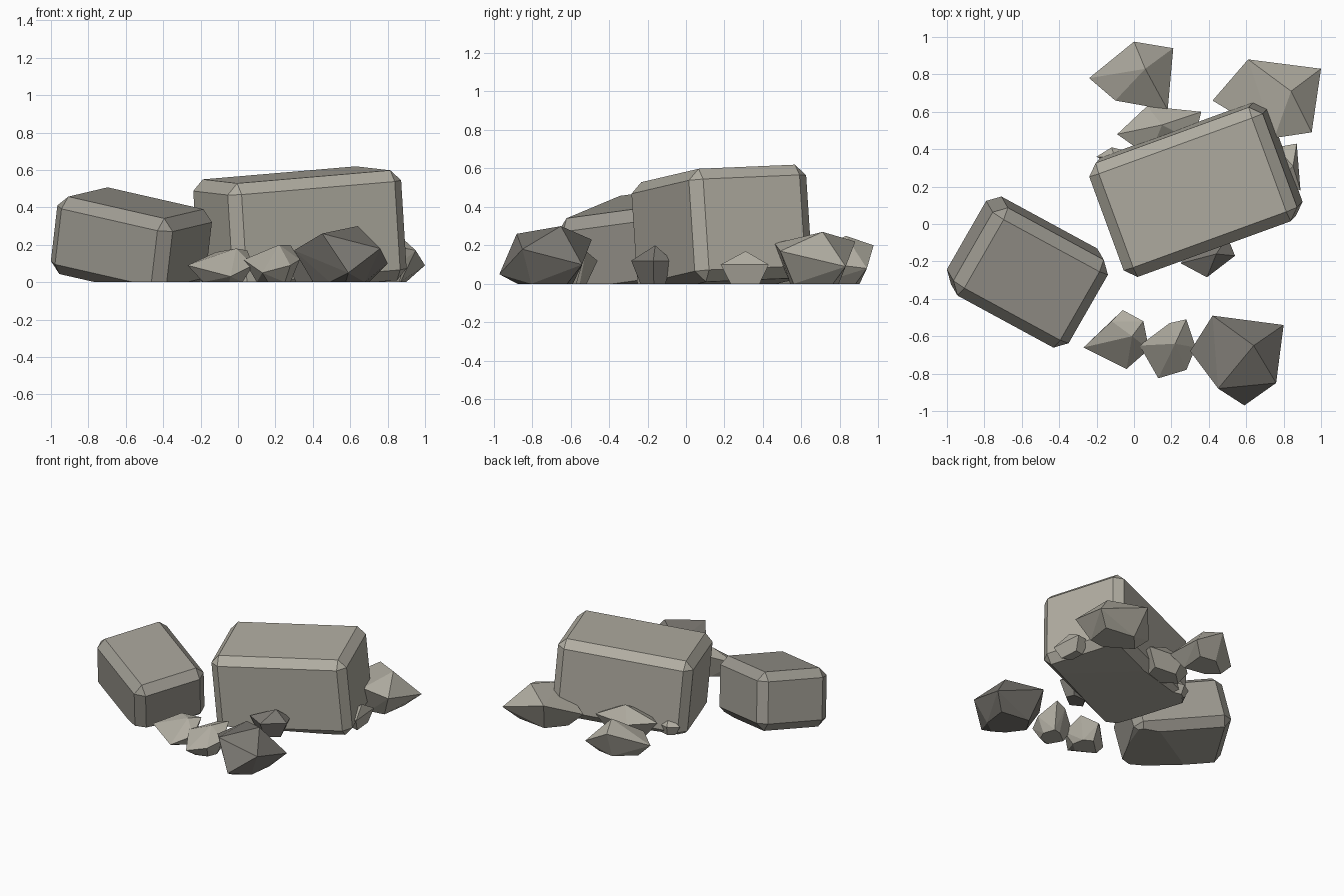
import bpy, bmesh
from math import radians, atan
from mathutils import Matrix, Vector, Euler

if "Cube" in bpy.data.objects:
    bpy.data.objects.remove(bpy.data.objects["Cube"])


def make_material(name, colour):
    mat = bpy.data.materials.new(name)
    mat.diffuse_color = (*colour, 1)
    mat.use_nodes = True
    mat.node_tree.nodes["Principled BSDF"].inputs["Base Color"].default_value = mat.diffuse_color
    return mat


LIGHT = make_material("light_rock", (0.44, 0.42, 0.36))
MEDIUM = make_material("medium_rock", (0.34, 0.325, 0.285))
DARK = make_material("dark_rock", (0.20, 0.19, 0.17))


def finish(name, bm, mat):
    bmesh.ops.recalc_face_normals(bm, faces=bm.faces)
    mesh = bpy.data.meshes.new(name)
    bm.to_mesh(mesh)
    bm.free()
    mesh.materials.append(mat)
    obj = bpy.data.objects.new(name, mesh)
    bpy.context.collection.objects.link(obj)
    return obj


def block(name, size, centre, yaw, slope_u, slope_v, bevel, mat=LIGHT):
    """Tilted, chamfered boulder cut flat where it meets the ground."""
    bm = bmesh.new()
    bmesh.ops.create_cube(bm, size=1)
    bmesh.ops.scale(bm, vec=size, verts=bm.verts)
    bmesh.ops.bevel(bm, geom=bm.edges[:], offset=bevel, segments=1,
                    affect='EDGES', profile=0.5)
    rot = Euler((atan(slope_v), -atan(slope_u), radians(yaw))).to_matrix().to_4x4()
    bm.transform(Matrix.Translation(centre) @ rot)
    cut = bmesh.ops.bisect_plane(bm, geom=bm.verts[:] + bm.edges[:] + bm.faces[:],
                                 plane_co=(0, 0, 0), plane_no=(0, 0, 1), clear_inner=True)
    rim = [e for e in cut['geom_cut'] if isinstance(e, bmesh.types.BMEdge)]
    bmesh.ops.holes_fill(bm, edges=rim)
    return finish(name, bm, mat)


def stone(name, outline, apex, mid=0.1, foot=0.6, mat=LIGHT):
    """Faceted stone: widest outline, one peak, and a narrower foot on the ground."""
    pts = [Vector((*p, mid) if len(p) == 2 else p) for p in outline]
    c = sum(pts, Vector()) / len(pts)
    base = [Vector((c.x + (p.x - c.x) * foot, c.y + (p.y - c.y) * foot, 0)) for p in pts]
    bm = bmesh.new()
    for p in pts + base + [Vector(apex)]:
        bm.verts.new(p)
    hull = bmesh.ops.convex_hull(bm, input=bm.verts[:])
    loose = {v for v in hull['geom_interior'] + hull['geom_unused']
             if isinstance(v, bmesh.types.BMVert)}
    bmesh.ops.delete(bm, geom=list(loose), context='VERTS')
    return finish(name, bm, mat)


# Two main boulders
block("large_boulder", (0.99, 0.65, 0.59), (0.331, 0.186, 0.28), 20, 0.08, 0.04, 0.058)
block("medium_boulder", (0.715, 0.545, 0.425), (-0.57, -0.257, 0.217), -28.5, -0.2, 0.12, 0.06,
      MEDIUM)

# Larger stones around the boulders
stone("front_stone", [(0.30, -0.68, 0.17), (0.42, -0.49, 0.23), (0.80, -0.54, 0.10),
                      (0.76, -0.85, 0.18), (0.59, -0.97, 0.05), (0.45, -0.88, 0.26)],
      (0.64, -0.65, 0.30), mat=DARK)
stone("back_right_stone", [(0.42, 0.66, 0.12), (0.61, 0.88, 0.22), (1.0, 0.83, 0.09),
                           (0.95, 0.49, 0.17), (0.75, 0.46, 0.21)],
      (0.84, 0.71, 0.27))
stone("back_stone", [(-0.24, 0.78, 0.10), (0.0, 0.975, 0.20), (0.21, 0.94, 0.08),
                     (0.18, 0.61, 0.12), (-0.10, 0.66, 0.13)],
      (0.06, 0.83, 0.25))

# Small filler stones
stone("back_filler_stone", [(-0.09, 0.48), (0.07, 0.63), (0.36, 0.60), (0.32, 0.44),
                            (0.08, 0.36)], (0.15, 0.53, 0.22), 0.12)
stone("left_filler_stone", [(-0.20, 0.36), (-0.12, 0.41), (0.0, 0.38), (-0.06, 0.27)],
      (-0.10, 0.35, 0.14), 0.07)
stone("right_filler_stone", [(0.76, 0.41), (0.87, 0.43), (0.89, 0.18), (0.77, 0.22)],
      (0.85, 0.31, 0.17), 0.10)
stone("middle_filler_stone", [(0.25, -0.21), (0.39, -0.285), (0.54, -0.17), (0.50, -0.07),
                              (0.33, -0.08)], (0.44, -0.16, 0.20), 0.12, mat=DARK)
stone("front_left_pebble", [(-0.27, -0.66, 0.09), (-0.12, -0.52, 0.16), (-0.06, -0.46, 0.12),
                            (0.05, -0.52, 0.17), (0.08, -0.67, 0.09), (-0.04, -0.775, 0.03)],
      (-0.01, -0.60, 0.18))
stone("front_middle_pebble", [(0.03, -0.65), (0.19, -0.53, 0.18), (0.28, -0.51, 0.20),
                              (0.33, -0.66), (0.28, -0.78, 0.09), (0.13, -0.825, 0.05)],
      (0.22, -0.64, 0.20), 0.12)
